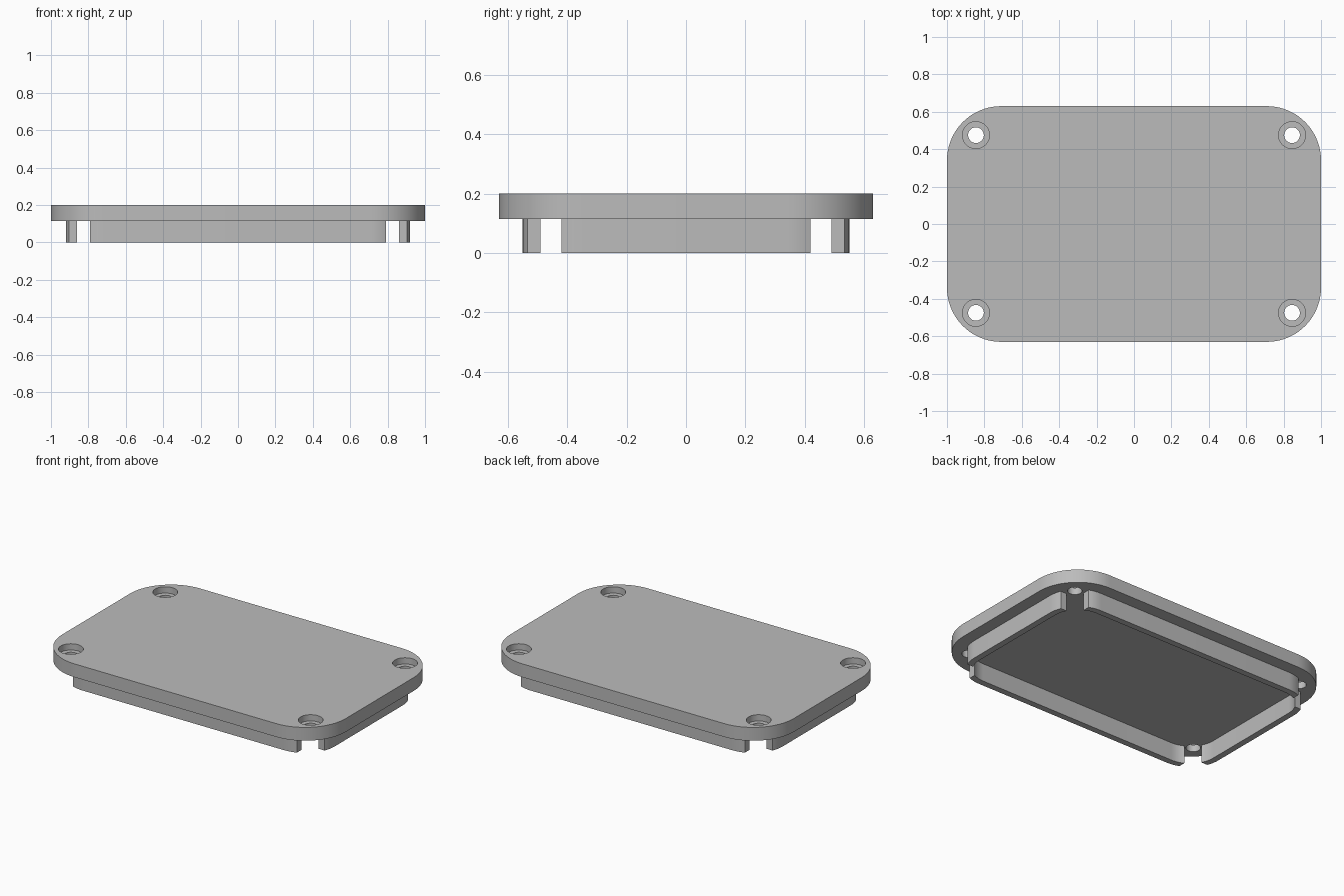
import bpy
import bmesh
from math import cos, sin, pi, radians

cube = bpy.data.objects.get("Cube")
if cube:
    bpy.data.objects.remove(cube, do_unlink=True)

# Main dimensions
HALF_X, HALF_Y, CORNER = 1.0, 0.63, 0.29
PLATE_BOTTOM, PLATE_TOP = 0.115, 0.2
LIP_INSET, LIP_WALL = 0.08, 0.04
HOLE_X, HOLE_Y = 0.845, 0.475
SIGNS = [(sx, sy) for sx in (-1, 1) for sy in (-1, 1)]

grey = bpy.data.materials.new("light grey plastic")
grey.use_nodes = True
colour = (0.5, 0.5, 0.5, 1)
grey.diffuse_color = colour
grey.node_tree.nodes["Principled BSDF"].inputs["Base Color"].default_value = colour


def prism(name, outline, z0, z1):
    """Extrude a closed 2D outline from z0 up to z1."""
    bm = bmesh.new()
    face = bm.faces.new([bm.verts.new((x, y, z0)) for x, y in outline])
    top = bmesh.ops.extrude_face_region(bm, geom=[face])["geom"]
    bmesh.ops.translate(bm, vec=(0, 0, z1 - z0),
                        verts=[v for v in top if isinstance(v, bmesh.types.BMVert)])
    bmesh.ops.recalc_face_normals(bm, faces=bm.faces)
    mesh = bpy.data.meshes.new(name)
    bm.to_mesh(mesh)
    bm.free()
    mesh.materials.append(grey)
    obj = bpy.data.objects.new(name, mesh)
    bpy.context.collection.objects.link(obj)
    return obj


def rounded_rect(inset, steps=20):
    """Plate outline moved inwards by inset, keeping the corner centres."""
    r = CORNER - inset
    points = []
    for quarter, (sx, sy) in enumerate([(1, 1), (-1, 1), (-1, -1), (1, -1)]):
        for i in range(steps + 1):
            a = (quarter + i / steps) * pi / 2
            points.append((sx * (HALF_X - CORNER) + r * cos(a),
                           sy * (HALF_Y - CORNER) + r * sin(a)))
    return points


def circle(cx, cy, r, n=40):
    return [(cx + r * cos(2 * pi * i / n), cy + r * sin(2 * pi * i / n)) for i in range(n)]


def cut(target, cutter):
    """Subtract the cutter from the target, then discard it."""
    mod = target.modifiers.new("cut", "BOOLEAN")
    mod.operation = "DIFFERENCE"
    mod.solver = "EXACT"
    mod.object = cutter
    bpy.ops.object.select_all(action="DESELECT")
    bpy.context.view_layer.objects.active = target
    target.select_set(True)
    bpy.ops.object.modifier_apply(modifier=mod.name)
    bpy.data.objects.remove(cutter, do_unlink=True)


# Cover plate with counterbored screw holes
plate = prism("cover_plate", rounded_rect(0), PLATE_BOTTOM, PLATE_TOP)
for sx, sy in SIGNS:
    x, y = sx * HOLE_X, sy * HOLE_Y
    cut(plate, prism("counterbore", circle(x, y, 0.072), PLATE_TOP - 0.04, PLATE_TOP + 0.1))
    cut(plate, prism("screw_hole", circle(x, y, 0.042), 0, PLATE_TOP + 0.1))

# Locating lip under the plate, open at the four corners
lip = prism("locating_lip", rounded_rect(LIP_INSET), 0, PLATE_BOTTOM)
cut(lip, prism("lip_hollow", rounded_rect(LIP_INSET + LIP_WALL), -0.1, PLATE_BOTTOM + 0.1))
for sx, sy in SIGNS:
    notch = [(sx * x, sy * y) for x, y in ((0.79, 0.42), (1.1, 0.42), (1.1, 0.8), (0.79, 0.8))]
    cut(lip, prism("corner_notch", notch, -0.1, PLATE_BOTTOM + 0.1))

# Smooth rounded walls, sharp rims
bpy.ops.object.select_all(action="DESELECT")
for obj in (plate, lip):
    obj.select_set(True)
bpy.context.view_layer.objects.active = plate
bpy.ops.object.shade_smooth_by_angle(angle=radians(30))
